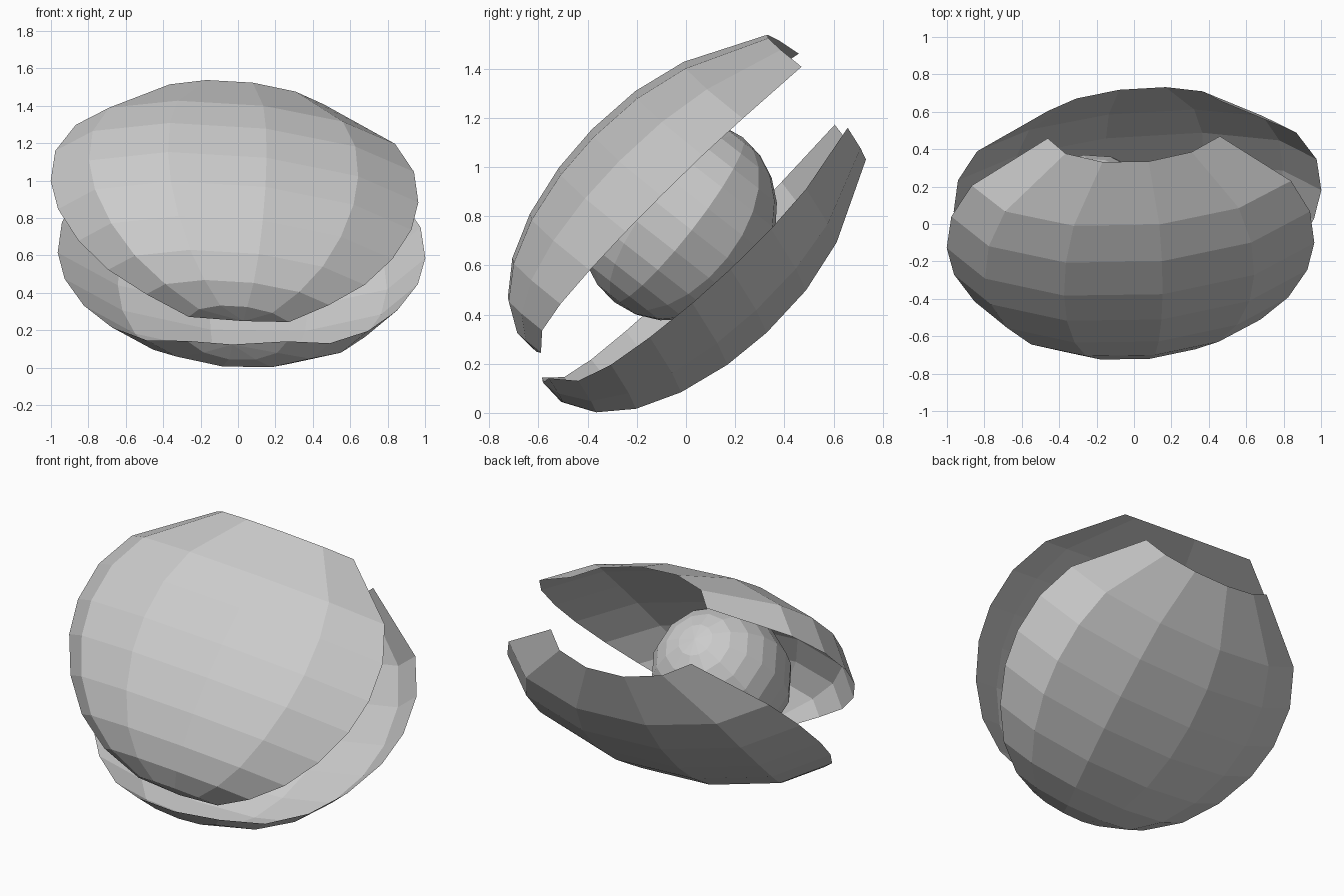
import bpy, bmesh
from math import sin, cos, radians
from mathutils import Vector, Matrix

if "Cube" in bpy.data.objects:
    bpy.data.objects.remove(bpy.data.objects["Cube"])

# Shell rings from hinge to mouth: (along length, half width, depth, depth offset)
RINGS = [(-.785, .28, .165, -.05), (-.718, .51, .225, .01), (-.594, .715, .315, .02),
         (-.417, .875, .392, .02), (-.205, .985, .44, .02), (0, 1.025, .455, .02),
         (.235, 1.0, .44, .02), (.46, .89, .385, .02), (.785, .48, .225, .02)]
ANGLES = [20, 50, 80, 110, 140, 170]


def make_shell(name, side, pitch, cy, cz):
    """side = 1 for the top valve, -1 for the bottom valve (half turn about its length)."""
    p = radians(pitch)
    along = Vector((0, cos(p), sin(p)))
    out = Vector((0, -sin(p), cos(p))) * side
    centre = Vector((0, cy, cz))

    def place(s, n, x):
        return centre + along * s + out * n + Vector((side * x, 0, 0))

    bm = bmesh.new()
    rows = []
    for l, w, h, n0 in RINGS:
        row = []
        for a in ANGLES:
            t = radians(a)
            n = n0 + h * sin(t) - w * cos(t) * .09       # slight roll
            x = w * cos(t) - h * sin(t) * .09 + .015
            s = l + .16 * (n0 + h - n) - .04 * x         # leaning rings, slight yaw
            row.append(bm.verts.new(place(s, n, x)))
        rows.append(row)
    pole = bm.verts.new(place(-.785, 0, .03))
    for i in range(len(ANGLES) - 1):
        bm.faces.new((pole, rows[0][i], rows[0][i + 1]))  # hinge tip
        for r0, r1 in zip(rows, rows[1:]):
            bm.faces.new((r0[i], r1[i], r1[i + 1], r0[i + 1]))
    me = bpy.data.meshes.new(name)
    bm.to_mesh(me)
    bm.free()
    bpy.context.collection.objects.link(bpy.data.objects.new(name, me))


# Two thin open valves
make_shell("upper_shell", 1, 45, -.054, .804)
make_shell("lower_shell", -1, 43.5, -.012, .664)

# Faceted pearl, poles along the shell length, resting off to one side
me = bpy.data.meshes.new("pearl")
bm = bmesh.new()
bmesh.ops.create_uvsphere(bm, u_segments=12, v_segments=12, radius=.425)
bmesh.ops.transform(bm, verts=bm.verts, matrix=Matrix.Translation((-.22, -.03, .785))
                    @ Matrix.Rotation(radians(-38), 4, 'X')
                    @ Matrix.Diagonal((.93, .92, 1, 1))
                    @ Matrix.Rotation(radians(10), 4, 'Z'))
bm.to_mesh(me)
bm.free()
bpy.context.collection.objects.link(bpy.data.objects.new("pearl", me))
